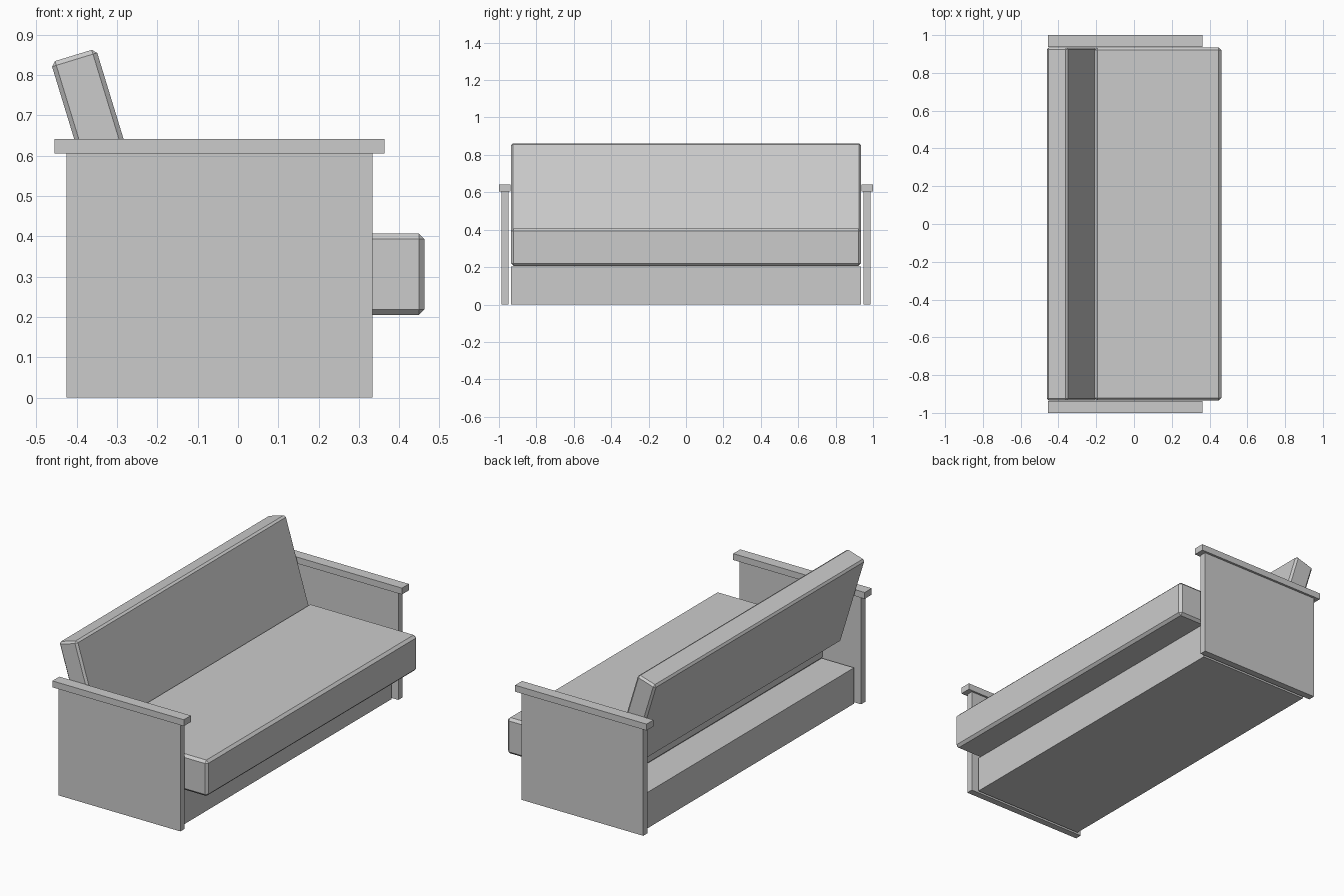
import bpy
from math import radians, sin, cos

if "Cube" in bpy.data.objects:
    bpy.data.objects.remove(bpy.data.objects["Cube"])


def box(name, center, size, tilt=0.0, chamfer=0.0):
    """Flat-faced block, optionally leaned about y and with chamfered edges."""
    bpy.ops.mesh.primitive_cube_add(size=1, location=center)
    ob = bpy.context.object
    ob.name = name
    ob.scale = size
    bpy.ops.object.transform_apply(location=False, rotation=False, scale=True)
    ob.rotation_euler.y = tilt
    if chamfer:
        mod = ob.modifiers.new("chamfer", 'BEVEL')
        mod.width = chamfer
        mod.segments = 1
        mod.limit_method = 'ANGLE'
    return ob


frame_x = -0.046   # middle of the frame, front to back

# Base plinth
box("base", (frame_x, 0, 0.101), (0.69, 1.87, 0.202))

# Side panels with armrest caps
for side, y in (("left", -1), ("right", 1)):
    box(side + "_side_panel", (frame_x, y * 0.968, 0.3025), (0.758, 0.038, 0.605))
    box(side + "_armrest", (frame_x, y * 0.969, 0.623), (0.818, 0.062, 0.036))

# Seat cushion
box("seat_cushion", (0.127, 0, 0.306), (0.67, 1.87, 0.202), chamfer=0.014)

# Leaning back cushion, placed from its top rear corner
lean = radians(17)
thick, height = 0.117, 0.527
top_x, top_z = -0.464, 0.831
center = (top_x + cos(lean) * thick / 2 + sin(lean) * height / 2, 0,
          top_z + sin(lean) * thick / 2 - cos(lean) * height / 2)
box("back_cushion", center, (thick, 1.87, height), tilt=-lean, chamfer=0.011)
